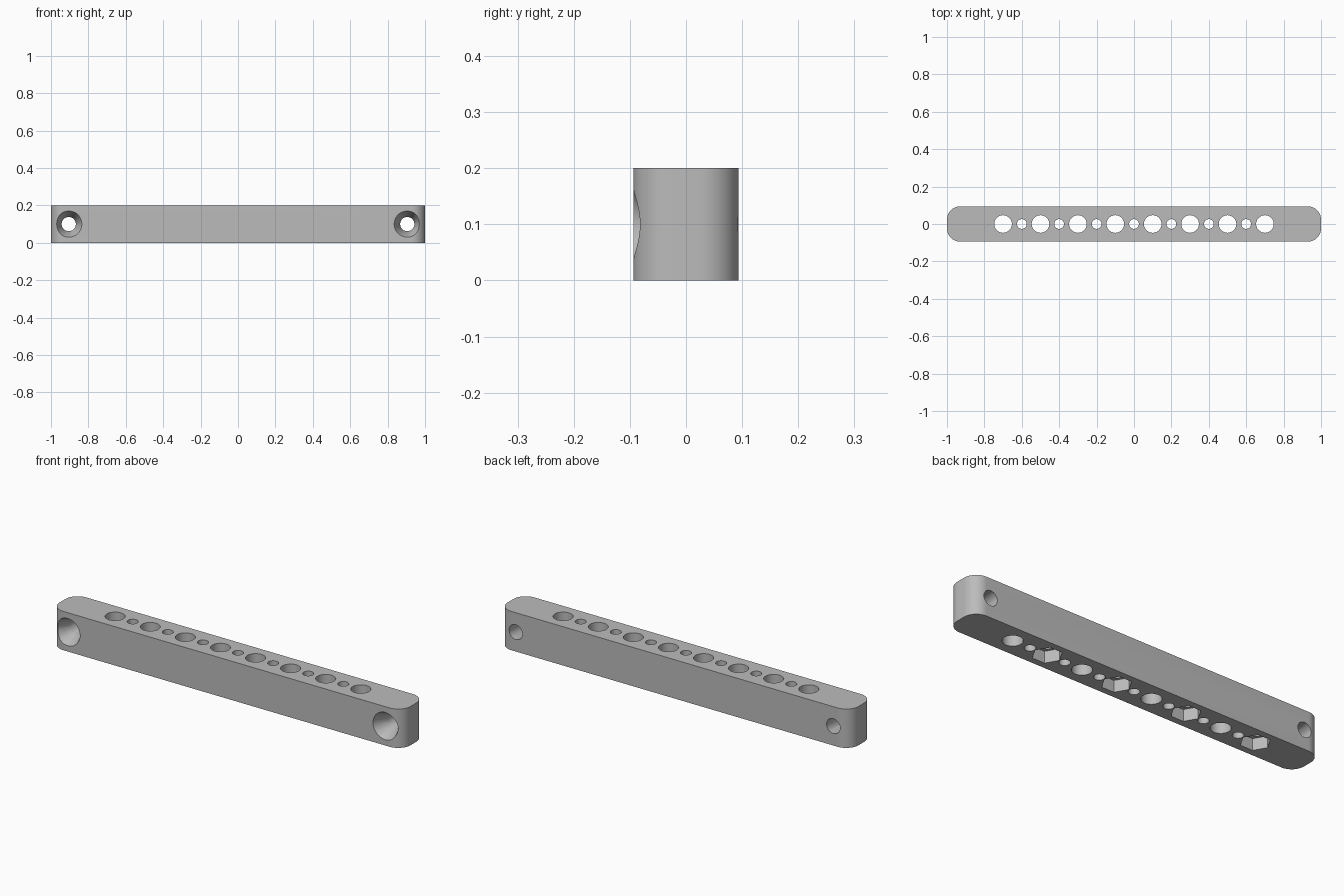
import bpy, bmesh
from math import pi, cos, sin, radians
from mathutils import Matrix

cube = bpy.data.objects.get("Cube")
if cube:
    bpy.data.objects.remove(cube, do_unlink=True)

HALF_X, HALF_Y, HEIGHT, CORNER = 1.0, 0.094, 0.2, 0.07

grey = bpy.data.materials.new("plain grey")
grey.use_nodes = True
grey.diffuse_color = (0.5, 0.5, 0.5, 1)
grey.node_tree.nodes["Principled BSDF"].inputs["Base Color"].default_value = (0.5, 0.5, 0.5, 1)


def make_object(name, bm):
    bmesh.ops.recalc_face_normals(bm, faces=bm.faces)
    mesh = bpy.data.meshes.new(name)
    bm.to_mesh(mesh)
    bm.free()
    mesh.materials.append(grey)
    obj = bpy.data.objects.new(name, mesh)
    bpy.context.collection.objects.link(obj)
    return obj


def cut(name, r1, r2, depth, matrix, sides=48):
    """Subtract a cylinder, cone or prism from the bar."""
    bm = bmesh.new()
    bmesh.ops.create_cone(bm, cap_ends=True, segments=sides, radius1=r1,
                          radius2=r2, depth=depth, matrix=matrix)
    cutter = make_object(name, bm)
    cutter.hide_render = True
    mod = bar.modifiers.new(name, 'BOOLEAN')
    mod.operation = 'DIFFERENCE'
    mod.solver = 'EXACT'
    mod.object = cutter
    bpy.ops.object.modifier_apply(modifier=mod.name)
    bpy.data.objects.remove(cutter, do_unlink=True)


# Bar with rounded vertical corners
bm = bmesh.new()
outline = []
for k, (sx, sy) in enumerate([(1, 1), (-1, 1), (-1, -1), (1, -1)]):
    for i in range(17):
        a = (k + i / 16) * pi / 2
        outline.append(bm.verts.new((sx * (HALF_X - CORNER) + CORNER * cos(a),
                                     sy * (HALF_Y - CORNER) + CORNER * sin(a), 0)))
base = bm.faces.new(outline)
top = bmesh.ops.extrude_face_region(bm, geom=[base])
bmesh.ops.translate(bm, vec=(0, 0, HEIGHT),
                    verts=[v for v in top["geom"] if isinstance(v, bmesh.types.BMVert)])
bar = make_object("mounting_bar", bm)
bpy.context.view_layer.objects.active = bar
bar.select_set(True)

# Large and small vertical holes
for i in range(8):
    cut("large_hole", 0.047, 0.047, 1, Matrix.Translation((-0.7 + 0.2 * i, 0, 0.1)))
for i in range(7):
    cut("small_hole", 0.026, 0.026, 1, Matrix.Translation((-0.6 + 0.2 * i, 0, 0.1)), 32)

# Hexagonal nut pockets under every second large hole, corners along x
for i in range(4):
    turn = Matrix.Rotation(radians(30), 4, 'Z')
    cut("nut_pocket", 0.07, 0.07, 0.12, Matrix.Translation((-0.7 + 0.4 * i, 0, 0)) @ turn, 6)

# Countersunk screw holes through the ends, front to back
for side in (-1, 1):
    x = side * 0.905
    lie = Matrix.Rotation(radians(-90), 4, 'X')
    cut("screw_hole", 0.038, 0.038, 1, Matrix.Translation((x, 0, 0.1)) @ lie)
    cut("countersink", 0.071, 0.037, 0.072, Matrix.Translation((x, -HALF_Y + 0.034, 0.1)) @ lie)

bpy.ops.object.shade_smooth_by_angle(angle=radians(30))
